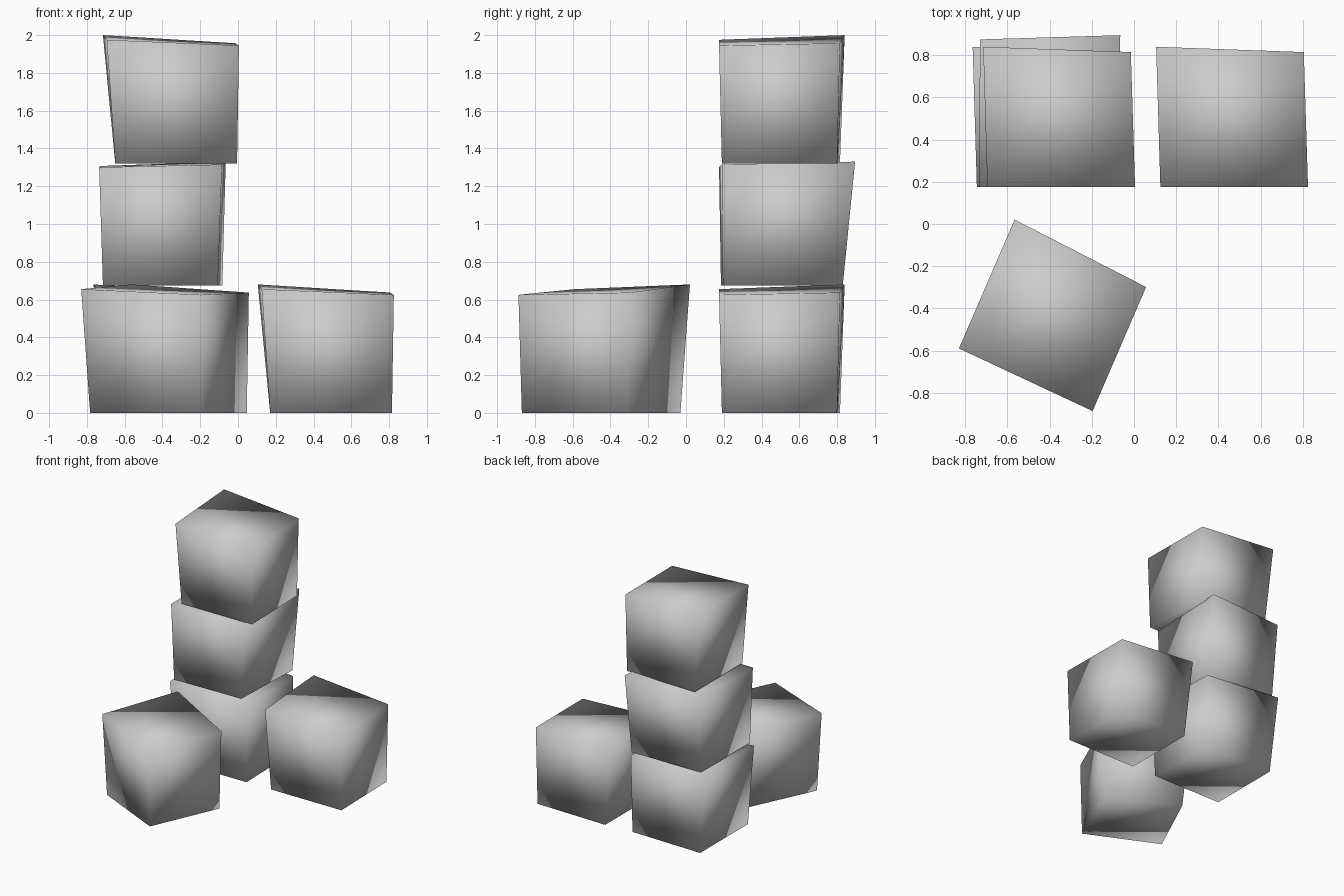
import bpy
import bmesh
from mathutils import Matrix, Vector
from math import radians

if "Cube" in bpy.data.objects:
    bpy.data.objects.remove(bpy.data.objects["Cube"])

stone = bpy.data.materials.new("light_grey")
stone.diffuse_color = (0.6, 0.6, 0.6, 1)
stone.use_nodes = True
stone.node_tree.nodes["Principled BSDF"].inputs["Base Color"].default_value = stone.diffuse_color

# Corner order: front left, front right, back right, back left (bottom ring, then top ring)
BLOCK = [(0.17, 0.19, 0), (0.815, 0.19, 0), (0.80, 0.80, 0), (0.17, 0.815, 0),
         (0.125, 0.175, 0.655), (0.825, 0.175, 0.625),
         (0.805, 0.815, 0.637), (0.105, 0.84, 0.68)]
MIDDLE = [(-0.715, 0.185, 0.675), (-0.107, 0.195, 0.675),
          (-0.083, 0.83, 0.675), (-0.715, 0.825, 0.675),
          (-0.735, 0.175, 1.30), (-0.085, 0.19, 1.315),
          (-0.065, 0.895, 1.33), (-0.73, 0.875, 1.307)]


def add_block(name, corners, matrix=Matrix()):
    """Warped cube, each side split along its rising diagonal, fully smooth."""
    bm = bmesh.new()
    v = [bm.verts.new(matrix @ Vector(c)) for c in corners]
    quads = [(i, (i + 1) % 4, (i + 1) % 4 + 4, i + 4) for i in range(4)]
    quads += [(4, 5, 6, 7), (1, 0, 3, 2)]
    for a, b, c, d in quads:
        for tri in ((a, b, c), (a, c, d)):
            bm.faces.new([v[i] for i in tri]).smooth = True
    mesh = bpy.data.meshes.new(name)
    bm.to_mesh(mesh)
    bm.free()
    mesh.materials.append(stone)
    obj = bpy.data.objects.new(name, mesh)
    bpy.context.collection.objects.link(obj)


# Tower of three blocks
add_block("tower_bottom_block", BLOCK, Matrix.Translation((-0.87, 0, 0)))
add_block("tower_middle_block", MIDDLE)
add_block("tower_top_block", BLOCK, Matrix.Translation((-0.82, 0, 1.32)))

# Loose blocks on the ground, the front one turned about its front left corner
add_block("right_block", BLOCK)
turn = (Matrix.Translation((-0.83, -0.59, 0)) @ Matrix.Rotation(radians(-25.1), 4, 'Z')
        @ Matrix.Translation((-0.125, -0.175, 0)))
add_block("front_block", BLOCK, turn)
